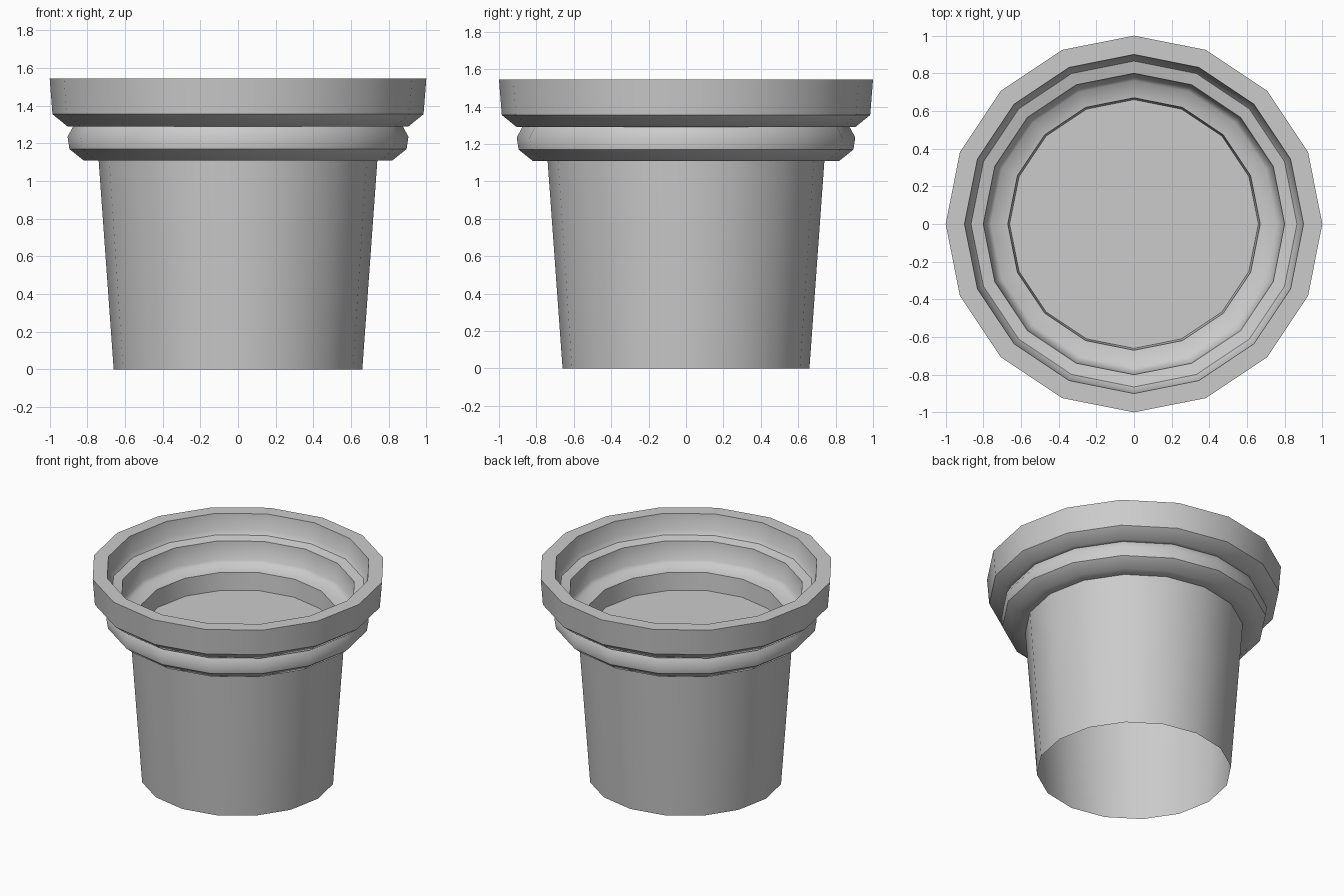
import bpy, bmesh, math

if "Cube" in bpy.data.objects:
    bpy.data.objects.remove(bpy.data.objects["Cube"])

SIDES = 16


def lathe(name, profile, cap_end=False):
    """Spin an (r, z) profile round the z axis into a faceted surface."""
    bm = bmesh.new()
    rings = []
    for r, z in profile:
        rings.append([bm.verts.new((r * math.cos(2 * math.pi * i / SIDES),
                                    r * math.sin(2 * math.pi * i / SIDES), z))
                      for i in range(SIDES)])
    for a, b in zip(rings, rings[1:]):
        for i in range(SIDES):
            j = (i + 1) % SIDES
            bm.faces.new((a[i], a[j], b[j], b[i]))
    if cap_end:
        bm.faces.new(rings[-1])
    mesh = bpy.data.meshes.new(name)
    bm.to_mesh(mesh)
    bm.free()
    ob = bpy.data.objects.new(name, mesh)
    bpy.context.collection.objects.link(ob)
    bpy.ops.object.select_all(action='DESELECT')
    ob.select_set(True)
    bpy.context.view_layer.objects.active = ob
    bpy.ops.object.shade_smooth_by_angle(angle=math.radians(40))
    return ob


# Outer skin: tapered open-bottomed body, lower collar, upper collar, flat lip,
# then the stepped inside down to the floor
lathe("pot", [
    (0.66, 0.0), (0.74, 1.11),
    (0.82, 1.11), (0.895, 1.17), (0.905, 1.235), (0.875, 1.29),
    (0.905, 1.29), (0.985, 1.355), (1.0, 1.545),
    (0.9, 1.545), (0.885, 1.43), (0.865, 1.40), (0.80, 1.385),
    (0.785, 1.25), (0.76, 1.225), (0.67, 1.21),
    (0.66, 1.08),
], cap_end=True)
